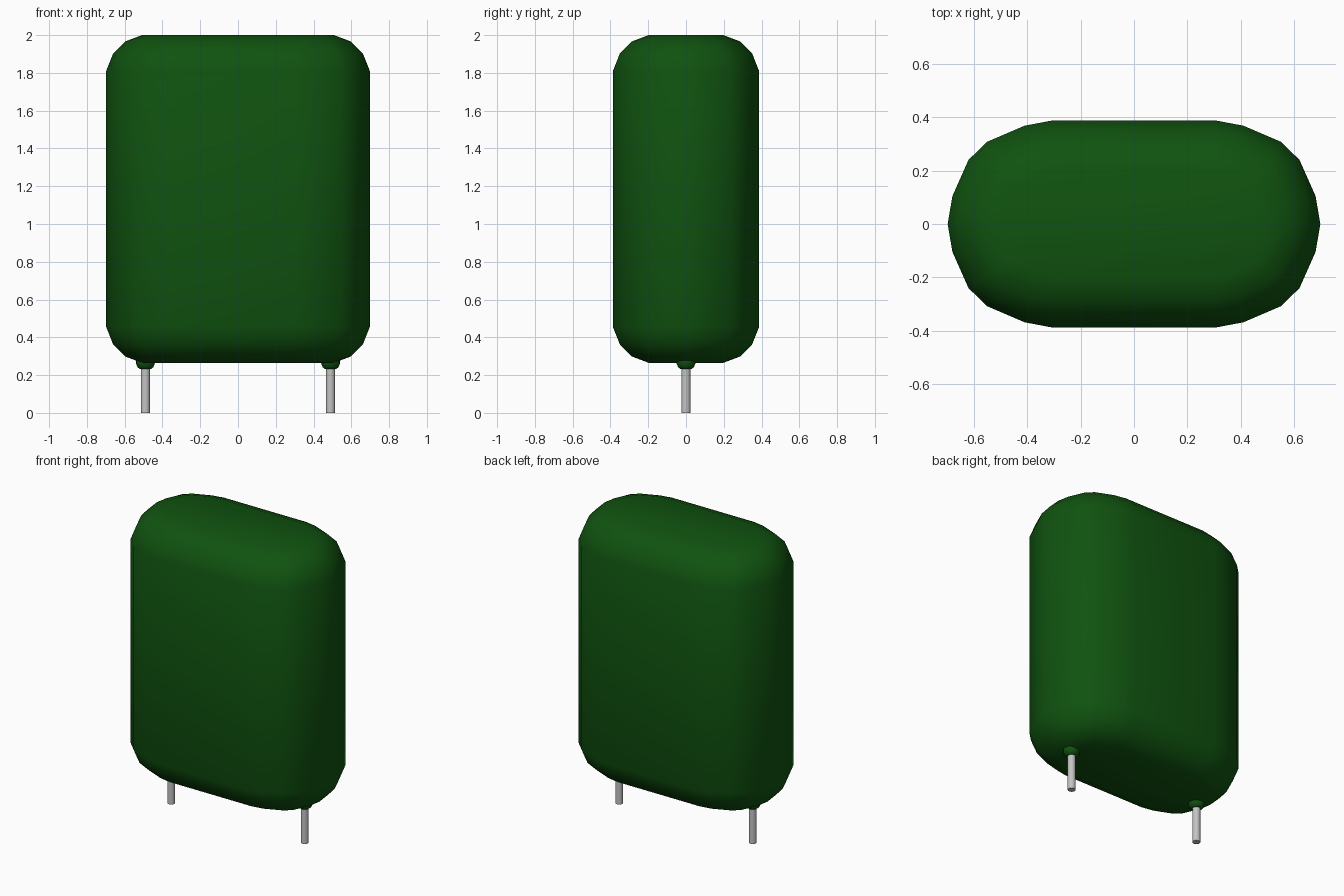
import bpy, bmesh, math
from mathutils import Vector

cube = bpy.data.objects.get("Cube")
if cube:
    bpy.data.objects.remove(cube, do_unlink=True)


def make_material(name, rgb, metallic=0.0):
    mat = bpy.data.materials.new(name)
    mat.use_nodes = True
    mat.diffuse_color = (*rgb, 1)
    bsdf = mat.node_tree.nodes["Principled BSDF"]
    bsdf.inputs["Base Color"].default_value = (*rgb, 1)
    bsdf.inputs["Roughness"].default_value = 0.5
    return mat


green = make_material("dark green coating", (0.005, 0.085, 0.005))
grey = make_material("grey metal", (0.55, 0.55, 0.55))


def loft(name, rings, mat, angle):
    """Skin a stack of equal-length rings and cap both ends."""
    bm = bmesh.new()
    loops = [[bm.verts.new(p) for p in ring] for ring in rings]
    n = len(loops[0])
    for a, b in zip(loops, loops[1:]):
        for i in range(n):
            j = (i + 1) % n
            bm.faces.new((a[i], a[j], b[j], b[i]))
    bm.faces.new(loops[0][::-1])
    bm.faces.new(loops[-1])
    bmesh.ops.recalc_face_normals(bm, faces=bm.faces)
    mesh = bpy.data.meshes.new(name)
    bm.to_mesh(mesh)
    bm.free()
    mesh.materials.append(mat)
    obj = bpy.data.objects.new(name, mesh)
    bpy.context.collection.objects.link(obj)
    bpy.ops.object.select_all(action='DESELECT')
    obj.select_set(True)
    bpy.context.view_layer.objects.active = obj
    bpy.ops.object.shade_smooth_by_angle(angle=math.radians(angle))
    return obj


# Plan outline: one quarter, mirrored to a counter-clockwise loop
quarter = [(0.698, 0), (0.68, 0.105), (0.62, 0.24), (0.55, 0.308),
           (0.41, 0.368), (0.31, 0.387)]
half = quarter + [(-x, y) for x, y in quarter[::-1]]
outline = [Vector(p) for p in half + [(-x, -y) for x, y in half[1:-1]]]


def inset_ring(d, z):
    """Outline moved inward by d along its corner normals, at height z."""
    ring = []
    for i, p in enumerate(outline):
        before = (p - outline[i - 1]).normalized()
        after = (outline[(i + 1) % len(outline)] - p).normalized()
        t = (before + after).normalized()
        ring.append((p.x - d * t.y, p.y + d * t.x, z))
    return ring


# Rounded body: edge profile of (inset, depth from the end), used at both ends
profile = [(0.19, 0), (0.102, 0.033), (0.037, 0.097), (0, 0.19)]
body_rings = [inset_ring(d, 0.265 + h) for d, h in profile]
body_rings += [inset_ring(d, 2.0 - h) for d, h in profile[::-1]]
loft("body", body_rings, green, 60)


def circle(x, r, z, n=16):
    return [(x + r * math.cos(math.tau * i / n), r * math.sin(math.tau * i / n), z)
            for i in range(n)]


# Wire leads with a small bead of coating where each leaves the body
for side, x in (("left", 0.49), ("right", -0.49)):
    loft(side + "_lead", [circle(x, 0.024, 0), circle(x, 0.024, 0.32)], grey, 40)
    bead = [(0.03, 0.232), (0.042, 0.242), (0.05, 0.262), (0.05, 0.28), (0.035, 0.31)]
    loft(side + "_lead_collar", [circle(x, r, z) for r, z in bead], green, 50)
